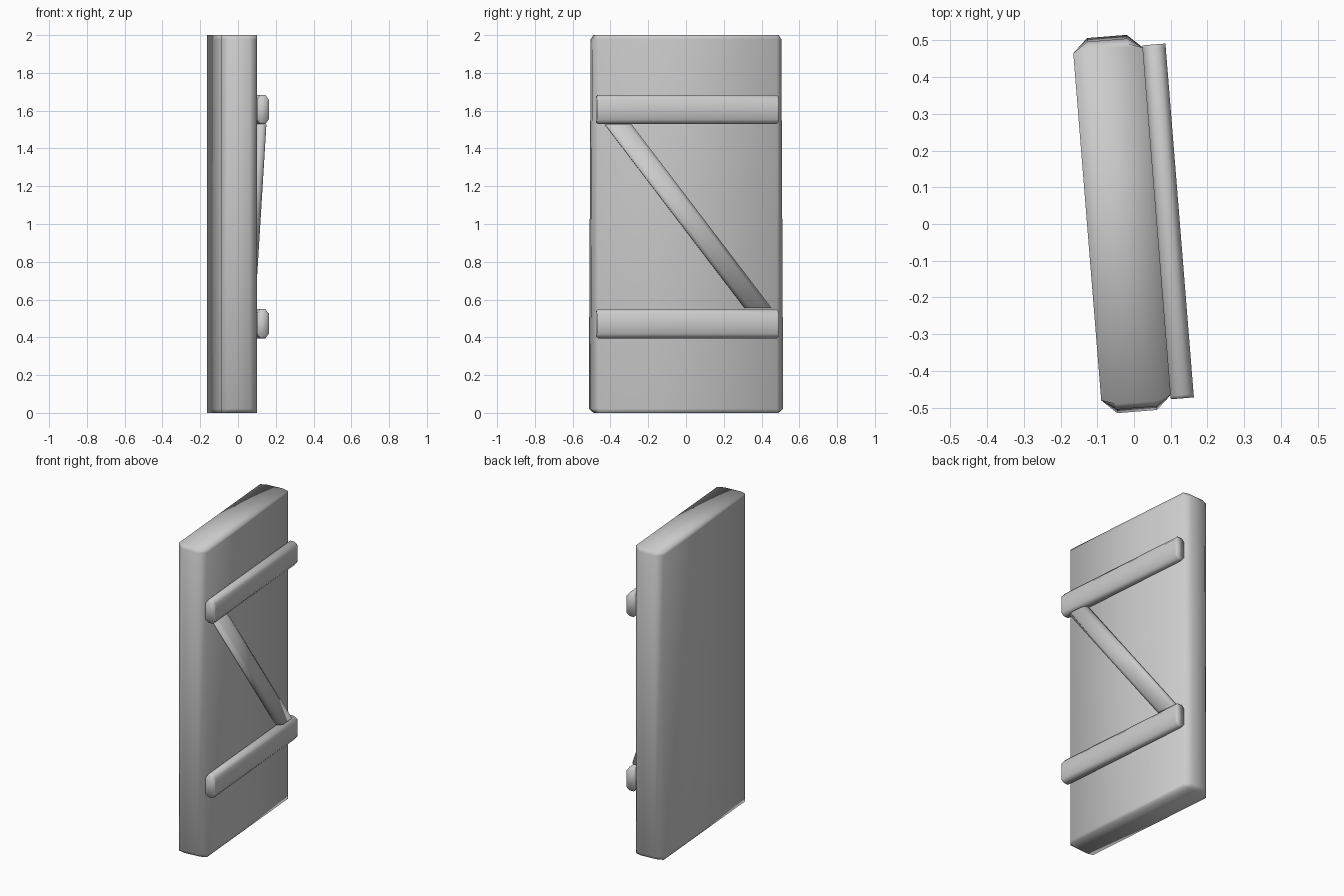
import bpy, math
from mathutils import Matrix, Vector

if "Cube" in bpy.data.objects:
    bpy.data.objects.remove(bpy.data.objects["Cube"])

# whole door is turned a few degrees about z
PLACE = Matrix.Translation((-0.0325, 0, 0)) @ Matrix.Rotation(math.radians(4.6), 4, 'Z')


def octagon(a, flat_a, b, flat_b):
    """Chamfered rectangle with half sizes a and b."""
    return [(a, -flat_b), (a, flat_b), (flat_a, b), (-flat_a, b),
            (-a, flat_b), (-a, -flat_b), (-flat_a, -b), (flat_a, -b)]


def loft(name, rings):
    """Skin a closed solid through eight-sided rings."""
    n = 8
    verts = [PLACE @ Vector(p) for r in rings for p in r]
    faces = [(k * n + i, k * n + (i + 1) % n, (k + 1) * n + (i + 1) % n, (k + 1) * n + i)
             for k in range(len(rings) - 1) for i in range(n)]
    faces += [tuple(reversed(range(n))), tuple(range((len(rings) - 1) * n, len(rings) * n))]
    # turn the solid the right way out when lofted along y
    if rings[-1][0][1] - rings[0][0][1] > 0.9 and rings[-1][0][2] == rings[0][0][2]:
        faces = [tuple(reversed(f)) for f in faces]
    mesh = bpy.data.meshes.new(name)
    mesh.from_pydata(verts, [], faces)
    mesh.update()
    mesh.shade_smooth()
    obj = bpy.data.objects.new(name, mesh)
    bpy.context.collection.objects.link(obj)
    return obj


# door slab: slightly wider at the foot, end edges chamfered
loft("door_slab", [[(x, y, z) for x, y in octagon(0.095, 0.054, h, 0.474)]
                   for z, h in ((0, 0.487), (0.022, 0.512), (1.978, 0.502), (2, 0.488))])

# two horizontal battens
for name, zc in (("lower_batten", 0.472), ("upper_batten", 1.606)):
    loft(name, [[(0.1255 + x, y - 0.003, zc + z) for x, z in octagon(0.0315, 0.014, h, 0.053)]
                for y, h in ((-0.483, 0.068), (-0.474, 0.077), (0.474, 0.077), (0.483, 0.068))])

# diagonal brace between the battens, ends cut level
loft("diagonal_brace", [[(0.122 + x, yc + y, z) for x, y in octagon(0.028, 0.012, 0.071, 0.047)]
                        for z, yc in ((0.556, 0.372), (1.527, -0.37))])
